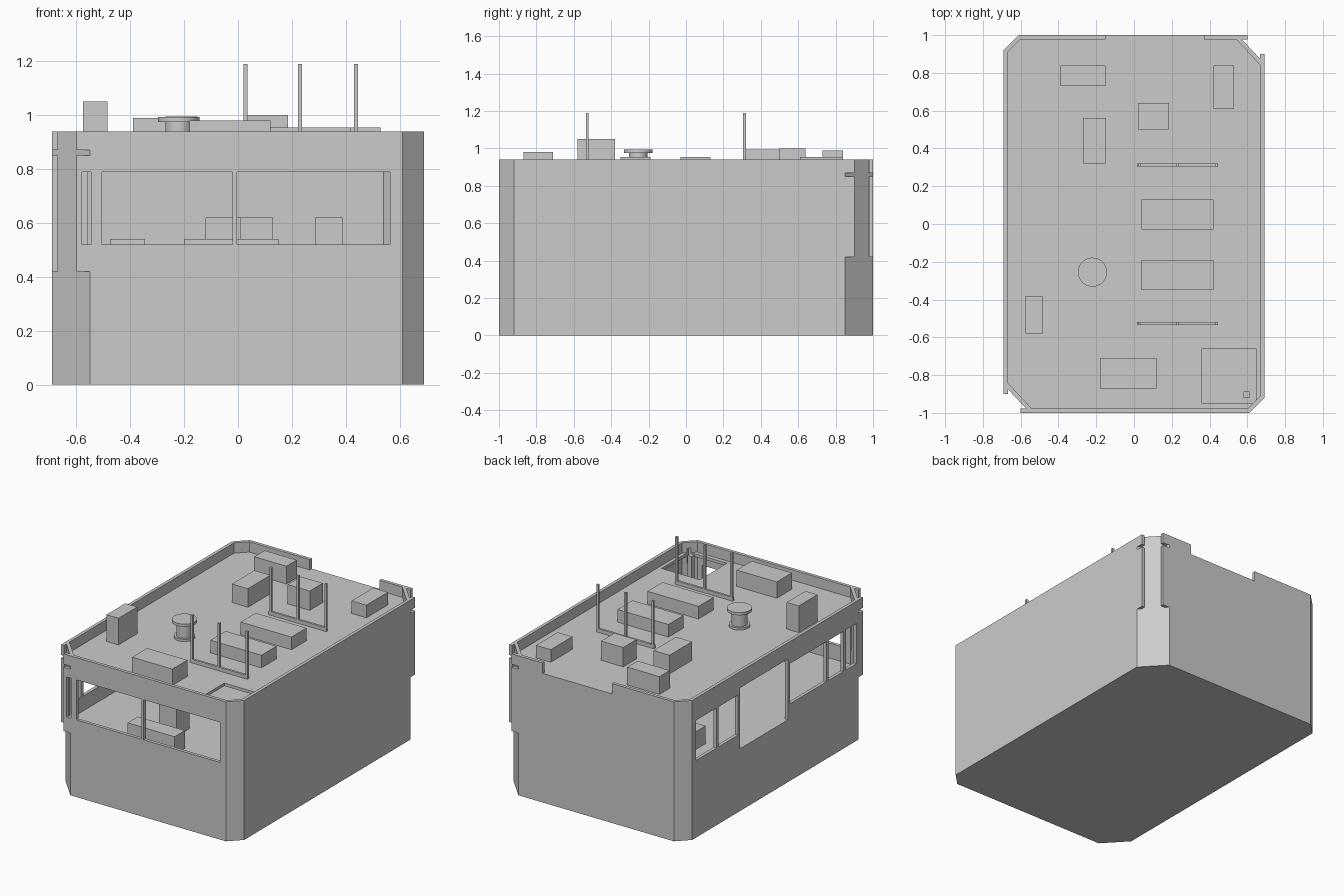
import bpy, bmesh, math
from mathutils import Vector

cube = bpy.data.objects.get("Cube")
if cube:
    bpy.data.objects.remove(cube, do_unlink=True)

grey = bpy.data.materials.new("plain_grey")
grey.use_nodes = True
COL = (0.6, 0.6, 0.6, 1)
grey.diffuse_color = COL
grey.node_tree.nodes["Principled BSDF"].inputs["Base Color"].default_value = COL


def finish(name, bm):
    bmesh.ops.recalc_face_normals(bm, faces=bm.faces)
    me = bpy.data.meshes.new(name)
    bm.to_mesh(me)
    bm.free()
    ob = bpy.data.objects.new(name, me)
    me.materials.append(grey)
    bpy.context.collection.objects.link(ob)
    return ob


def prism(name, pts, z0, z1):
    bm = bmesh.new()
    f = bm.faces.new([bm.verts.new((x, y, z0)) for x, y in pts])
    up = bmesh.ops.extrude_face_region(bm, geom=[f])["geom"]
    bmesh.ops.translate(bm, vec=(0, 0, z1 - z0),
                        verts=[v for v in up if isinstance(v, bmesh.types.BMVert)])
    return finish(name, bm)


def box(name, x0, x1, y0, y1, z0, z1):
    return prism(name, [(x0, y0), (x1, y0), (x1, y1), (x0, y1)], z0, z1)


def cylinder(name, x, y, r, z0, z1, n=32):
    ring = [(x + r * math.cos(math.tau * i / n), y + r * math.sin(math.tau * i / n))
            for i in range(n)]
    return prism(name, ring, z0, z1)


def combine(target, tool, op):
    m = target.modifiers.new(op.title(), 'BOOLEAN')
    m.operation, m.solver, m.object = op, 'EXACT', tool
    bpy.context.view_layer.objects.active = target
    bpy.ops.object.modifier_apply(modifier=m.name)
    bpy.data.objects.remove(tool, do_unlink=True)


def inset(pts, d):
    # move each edge of a convex counter-clockwise outline inwards
    out = []
    for i, p in enumerate(pts):
        p, a, b = Vector(p), Vector(pts[i - 1]), Vector(pts[(i + 1) % len(pts)])
        e, f = (p - a).normalized(), (b - p).normalized()
        n, m = Vector((-e.y, e.x)), Vector((-f.y, f.x))
        out.append(tuple(p + (n + m) * d / (1 + n.dot(m))))
    return out


W, L, H = 0.69, 1.0, 0.94
FLOOR, CEIL, ROOF = 0.42, 0.85, 0.87
T = 0.022

# Outline: two large and two small chamfered corners, half-turn symmetric
half = [(-W, -0.85), (-0.55, -L), (0.61, -L), (W, -0.92)]
outline = half + [(-x, -y) for x, y in half]
inner = inset(outline, T)

# Shell with the wall ends standing free of the large chamfers
body = prism("building_shell", outline, 0, H)
for s in (1, -1):
    for z0, z1 in ((FLOOR, CEIL), (ROOF, H)):
        for x0, x1, y0, y1 in ((-W, -W + T, -0.90, -0.80), (-0.60, -0.50, -L, -L + T)):
            xs, ys = sorted((s * x0, s * x1)), sorted((s * y0, s * y1))
            combine(body, box("wall_end", *xs, *ys, z0, z1), 'UNION')

# Hollow room, roof well, stair hatch and gap in the rear parapet
combine(body, prism("room", inner, FLOOR, CEIL), 'DIFFERENCE')
combine(body, prism("roof_well", inner, ROOF, 1.2), 'DIFFERENCE')
combine(body, box("hatch", 0.36, 0.645, -0.95, -0.66, 0.8, 0.9), 'DIFFERENCE')
combine(body, box("parapet_gap", -0.15, 0.37, 0.95, 1.1, ROOF, 1.2), 'DIFFERENCE')

# Window bands and the side doorway
SILL, HEAD = 0.52, 0.79
for x0, x1 in ((-0.58, -0.545), (-0.505, -0.02), (-0.003, 0.565)):
    combine(body, box("front_window", x0, x1, -1.1, -0.96, SILL, HEAD), 'DIFFERENCE')
for y0, y1 in ((0.66, 0.88), (0.43, 0.64), (-0.51, -0.12), (-0.69, -0.53), (-0.83, -0.72)):
    combine(body, box("side_window", -0.8, -0.65, y0, y1, SILL, HEAD), 'DIFFERENCE')
combine(body, box("doorway", -0.8, -0.65, -0.10, 0.41, FLOOR, 0.83), 'DIFFERENCE')

# Rooftop units
for name, x0, x1, y0, y1, top in (
        ("rear_unit", -0.39, -0.15, 0.73, 0.84, 0.99),
        ("corner_unit", 0.42, 0.53, 0.61, 0.84, 0.955),
        ("square_unit", 0.02, 0.185, 0.50, 0.64, 1.0),
        ("long_unit", -0.27, -0.15, 0.32, 0.56, 0.995),
        ("rear_skylight", 0.04, 0.42, -0.03, 0.13, 0.955),
        ("front_skylight", 0.04, 0.42, -0.35, -0.19, 0.955),
        ("front_unit", -0.18, 0.12, -0.87, -0.71, 0.98),
        ("tall_unit", -0.575, -0.485, -0.58, -0.38, 1.05)):
    box(name, x0, x1, y0, y1, ROOF, top)

# Round vent
for name, r, z0, z1 in (("vent_base", 0.065, ROOF, 0.885),
                        ("vent_body", 0.05, 0.885, 0.975),
                        ("vent_cap", 0.077, 0.975, 0.993)):
    cylinder(name, -0.22, -0.255, r, z0, z1)

# Antenna racks
for label, y in (("rear", 0.305), ("front", -0.535)):
    box(label + "_rack_bar", 0.015, 0.445, y, y + 0.015, ROOF, 0.895)
    for x in (0.02, 0.222, 0.43):
        box(label + "_rack_post", x, x + 0.015, y, y + 0.015, 0.895, 1.19)

# Hatch post and furniture in the room
box("hatch_post", 0.58, 0.612, -0.92, -0.888, FLOOR, 0.88)
for name, x0, x1, y0, y1, top in (
        ("front_bench", -0.2, 0.15, -0.89, -0.78, 0.54),
        ("middle_cabinet", -0.12, 0.01, -0.67, -0.53, 0.62),
        ("rear_cabinet", 0.01, 0.13, 0.30, 0.45, 0.62),
        ("left_cabinet", 0.285, 0.39, 0.0, 0.25, 0.62),
        ("low_crate", -0.475, -0.345, 0.47, 0.70, 0.54)):
    box(name, x0, x1, y0, y1, FLOOR, top)
